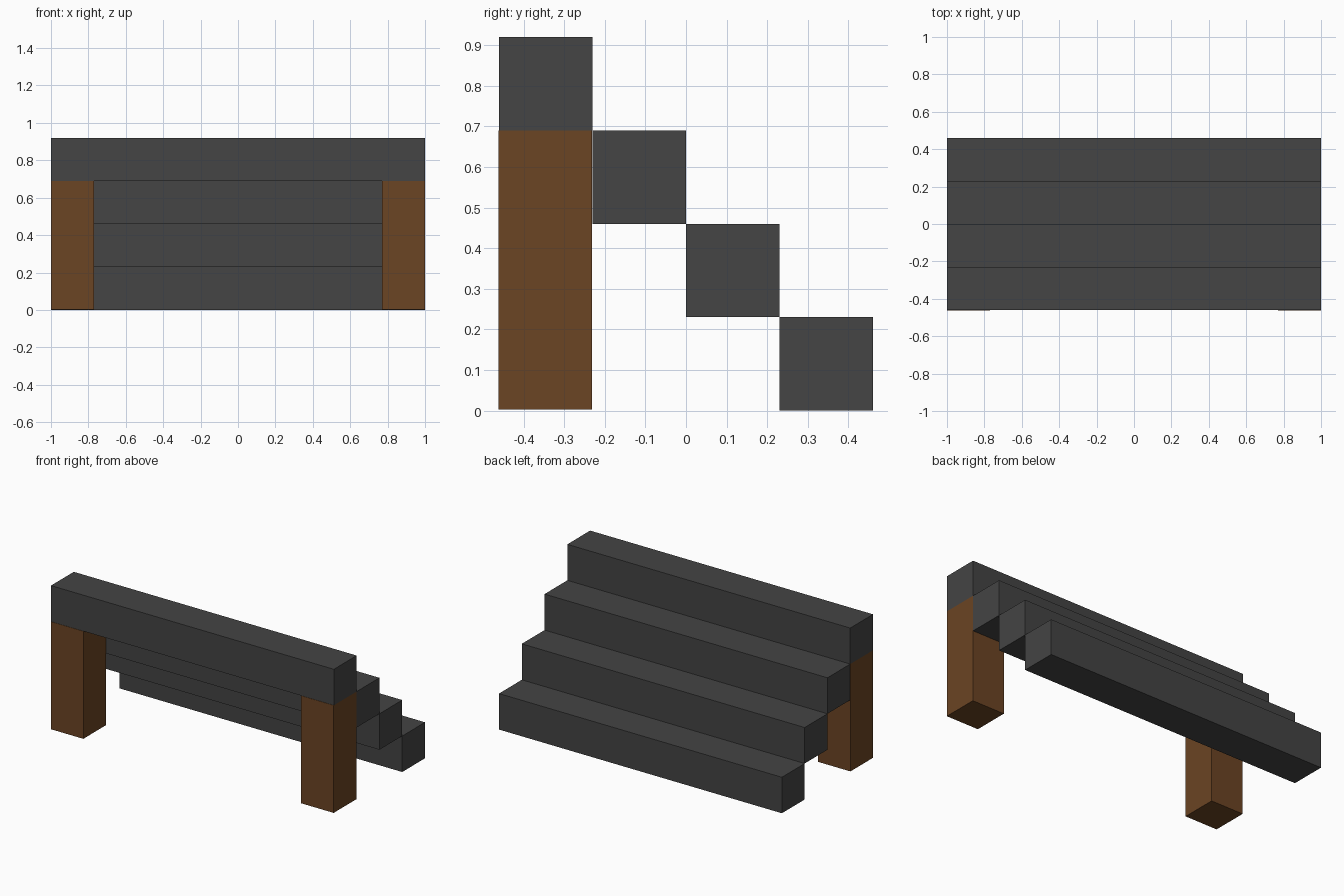
import bpy

default = bpy.data.objects.get("Cube")
if default:
    bpy.data.objects.remove(default, do_unlink=True)

STEP = 0.23      # tread depth and riser height
COUNT = 4
HALF = STEP * COUNT / 2


def material(name, rgb):
    mat = bpy.data.materials.new(name)
    mat.use_nodes = True
    color = (*rgb, 1.0)
    mat.diffuse_color = color
    mat.node_tree.nodes["Principled BSDF"].inputs["Base Color"].default_value = color
    return mat


def box(name, low, high, mat):
    center = [(a + b) / 2 for a, b in zip(low, high)]
    bpy.ops.mesh.primitive_cube_add(size=1, location=center)
    obj = bpy.context.object
    obj.name = name
    obj.scale = [b - a for a, b in zip(low, high)]
    bpy.ops.object.transform_apply(location=False, rotation=False, scale=True)
    obj.data.materials.append(mat)
    return obj


stone = material("dark grey", (0.058, 0.058, 0.058))
wood = material("brown wood", (0.147, 0.058, 0.017))

# Full-width steps, climbing from the back to the front
for i in range(COUNT):
    y = HALF - i * STEP
    z = i * STEP
    box(f"step_{i + 1}", (-1, y - STEP, z), (1, y, z + STEP), stone)

# Square posts under the two ends of the top step, set slightly forward
top = STEP * (COUNT - 1)
front = -HALF - 0.002
for side, x in (("right", -1), ("left", 1 - STEP)):
    box(f"{side}_post", (x, front, 0.003), (x + STEP, front + STEP, top), wood)
